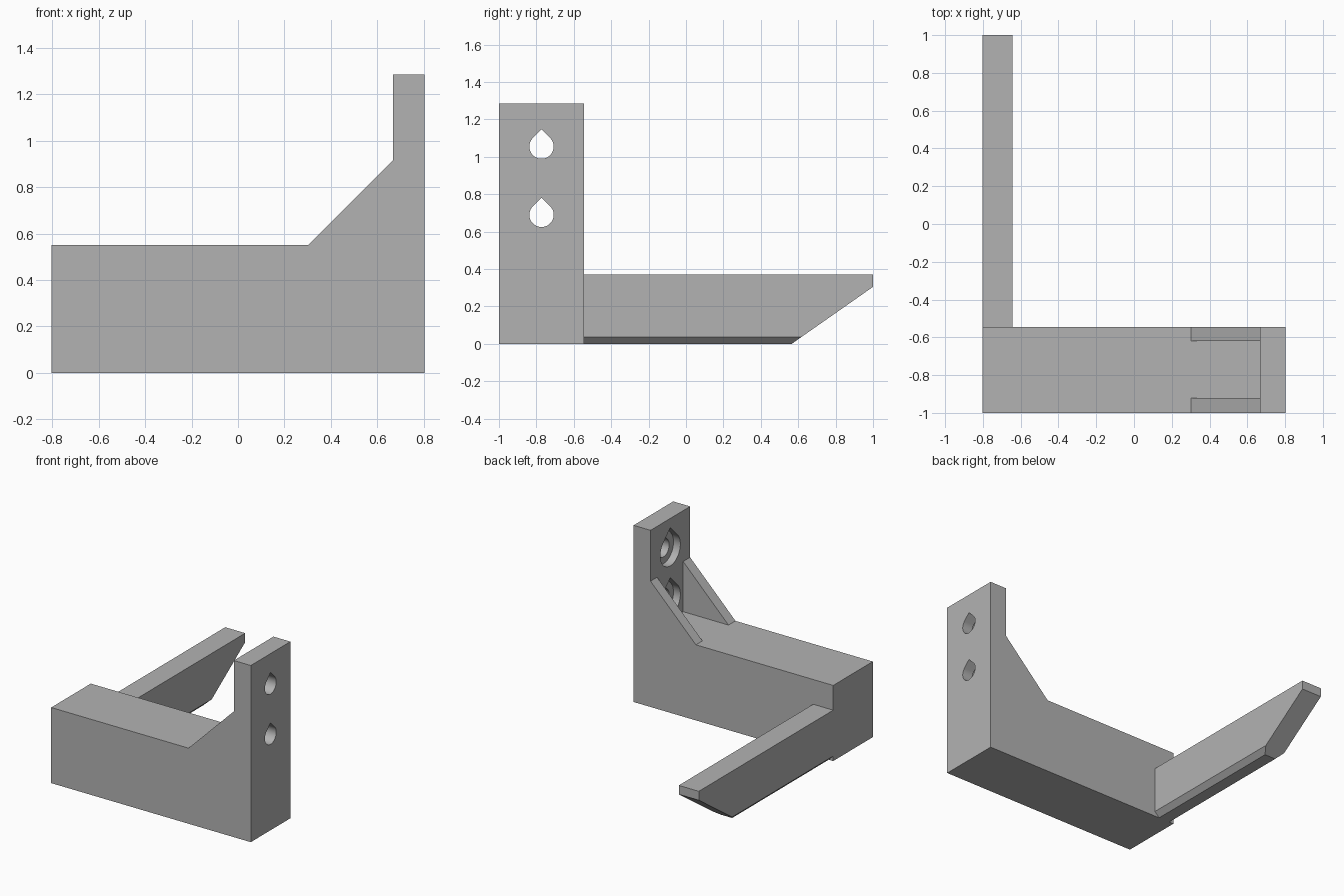
import bpy, bmesh, math
from mathutils import Vector

cube = bpy.data.objects.get("Cube")
if cube:
    bpy.data.objects.remove(cube, do_unlink=True)

grey = bpy.data.materials.new("plain grey")
grey.use_nodes = True
colour = (0.45, 0.45, 0.45, 1)
grey.diffuse_color = colour
grey.node_tree.nodes["Principled BSDF"].inputs["Base Color"].default_value = colour


def prism(name, points, axis, start, end):
    """Extrude a 2D outline along x (points are y, z) or y (points are x, z)."""
    def place(p, d):
        return (d, p[0], p[1]) if axis == "x" else (p[0], d, p[1])
    bm = bmesh.new()
    face = bm.faces.new([bm.verts.new(place(p, start)) for p in points])
    new = bmesh.ops.extrude_face_region(bm, geom=[face])["geom"]
    shift = Vector(place((0, 0), end - start))
    bmesh.ops.translate(bm, vec=shift, verts=[v for v in new if isinstance(v, bmesh.types.BMVert)])
    bmesh.ops.recalc_face_normals(bm, faces=bm.faces)
    mesh = bpy.data.meshes.new(name)
    bm.to_mesh(mesh)
    bm.free()
    mesh.materials.append(grey)
    obj = bpy.data.objects.new(name, mesh)
    bpy.context.collection.objects.link(obj)
    return obj


def combine(target, tool, operation):
    """Apply a boolean and remove the helper."""
    mod = target.modifiers.new(operation, "BOOLEAN")
    mod.operation, mod.solver, mod.object = operation, "EXACT", tool
    bpy.context.view_layer.objects.active = target
    bpy.ops.object.modifier_apply(modifier=mod.name)
    bpy.data.objects.remove(tool, do_unlink=True)


def teardrop(radius, y, z, steps=36):
    """Circle outline whose top is closed by a 45 degree point."""
    arc = [math.radians(135 + 270 * i / steps) for i in range(steps + 1)]
    points = [(y + radius * math.cos(a), z + radius * math.sin(a)) for a in arc]
    return points + [(y, z + radius * math.sqrt(2))]


half, front, back = 0.803, -1.0, -0.545
plate_x, foot_x = 0.667, 0.302
base_top, brace_top, plate_top = 0.55, 0.915, 1.285

# Base, upright plate and diagonal braces share one outline
bracket = prism("bracket", [(-half, 0), (half, 0), (half, plate_top), (plate_x, plate_top),
                            (plate_x, brace_top), (foot_x, base_top), (-half, base_top)],
                "y", front, back)

# Clear the space between the two braces
pocket = prism("pocket_cutter", [(0.2, base_top), (plate_x, base_top), (plate_x, 1.1), (0.2, 1.1)],
               "y", front + 0.08, back - 0.075)
combine(bracket, pocket, "DIFFERENCE")

# Screw holes with wider recesses on the inner side
hole_y = (front + back) / 2
for z in (0.69, 1.055):
    combine(bracket, prism("hole_cutter", teardrop(0.065, hole_y, z), "x", 0.6, 0.9), "DIFFERENCE")
    combine(bracket, prism("recess_cutter", teardrop(0.115, hole_y, z), "x", 0.6, plate_x + 0.055),
            "DIFFERENCE")

# Arm with chamfered lower edges and a sloping underside at the tip
inner, bevel, arm_top = -0.642, 0.036, 0.37
arm = prism("arm", [(-half, bevel), (-half + bevel, 0), (inner - bevel, 0), (inner, bevel),
                    (inner, arm_top), (-half, arm_top)], "y", back - 0.1, 1.0)
slope = prism("slope_cutter", [(0.565 - 0.143, -0.1), (1.1, -0.1), (1.1, 0.375), (1.0, 0.305)],
              "x", -1, -0.4)
combine(arm, slope, "DIFFERENCE")
combine(bracket, arm, "UNION")

# Smooth hole walls, crisp edges elsewhere
bpy.ops.object.select_all(action="DESELECT")
bracket.select_set(True)
bpy.context.view_layer.objects.active = bracket
bpy.ops.object.shade_smooth_by_angle(angle=math.radians(30))
